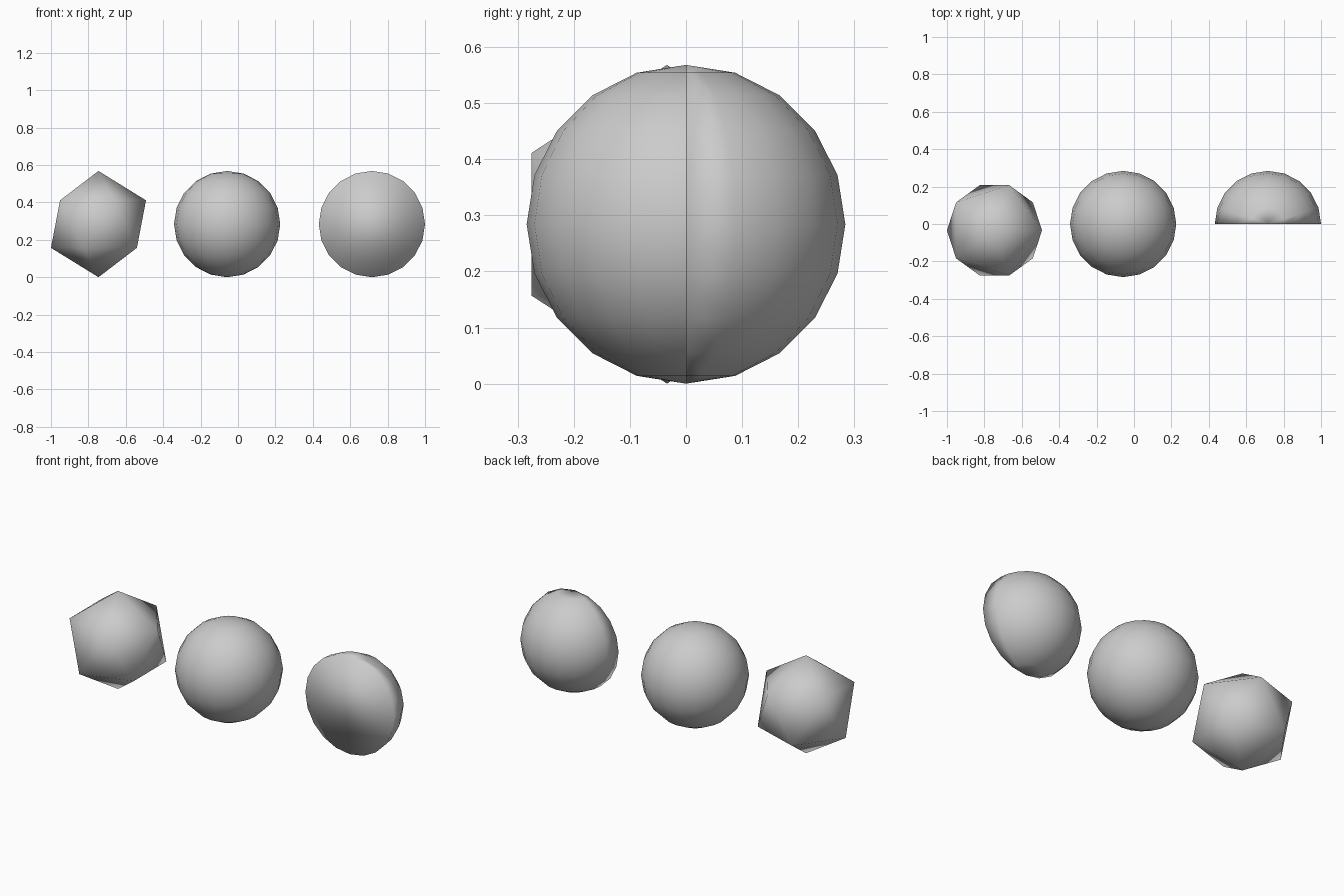
import bpy
import bmesh

if "Cube" in bpy.data.objects:
    bpy.data.objects.remove(bpy.data.objects["Cube"])

R = 0.284  # shared radius of all three solids


def add_object(name, bm, location):
    """Turn a bmesh into a smooth-shaded object."""
    bmesh.ops.recalc_face_normals(bm, faces=bm.faces[:])
    for f in bm.faces:
        f.smooth = True
    mesh = bpy.data.meshes.new(name)
    bm.to_mesh(mesh)
    bm.free()
    obj = bpy.data.objects.new(name, mesh)
    obj.location = location
    bpy.context.collection.objects.link(obj)
    return obj


def uv_sphere():
    bm = bmesh.new()
    bmesh.ops.create_uvsphere(bm, u_segments=20, v_segments=10, radius=R)
    return bm


# Left: icosahedron, slightly towards the front
bm = bmesh.new()
bmesh.ops.create_icosphere(bm, subdivisions=1, radius=R)
add_object("icosahedron", bm, (-0.746, -0.034, R))

# Middle: full sphere
add_object("sphere", uv_sphere(), (-0.058, 0, R))

# Right: half sphere, cut flat at the front and capped
bm = uv_sphere()
front = [v for v in bm.verts if v.co.y < -1e-4]
bmesh.ops.delete(bm, geom=front, context='VERTS')
rim = [e for e in bm.edges if e.is_boundary]
bmesh.ops.holes_fill(bm, edges=rim, sides=0)
add_object("half_sphere", bm, (0.716, 0, R))
